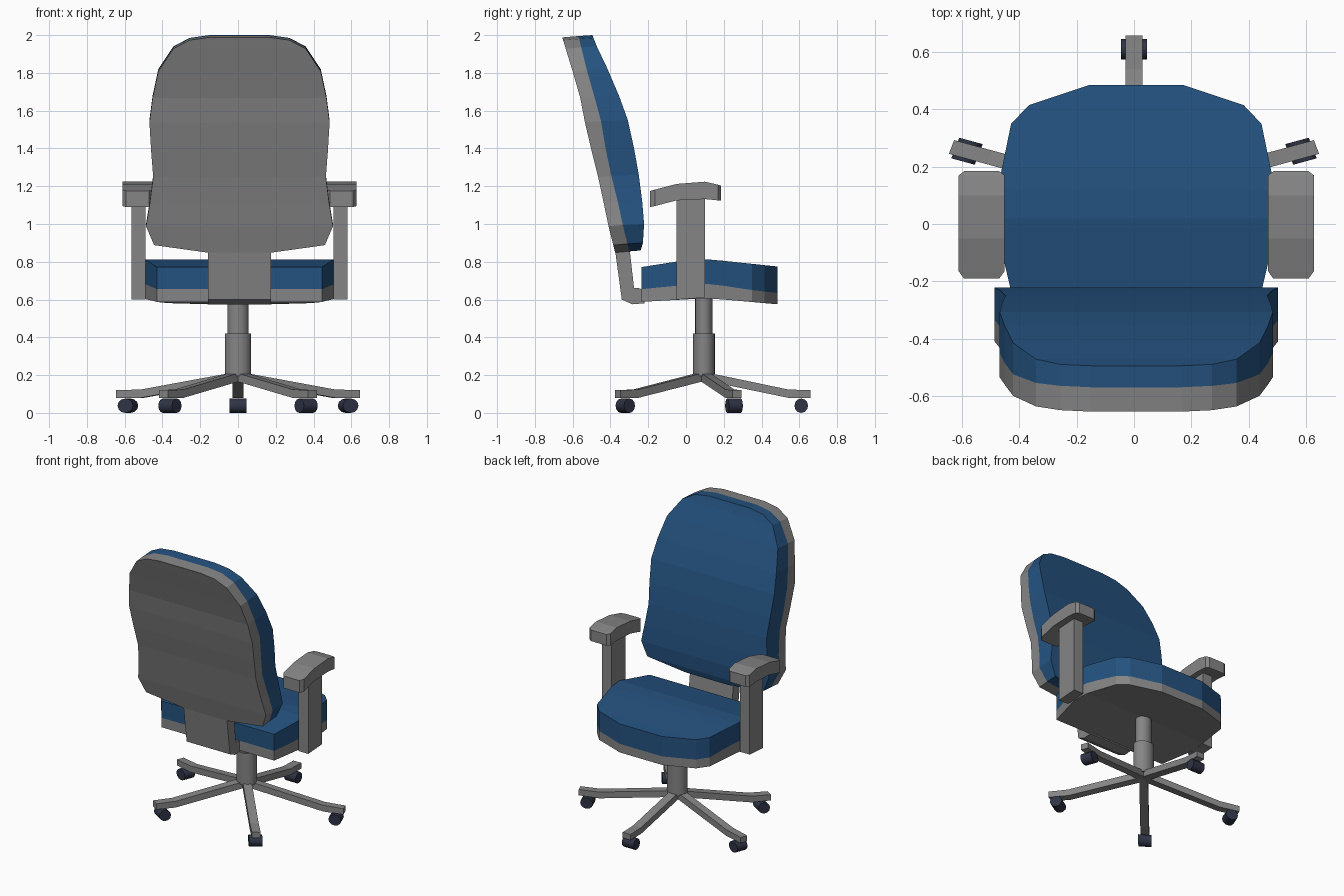
import bpy, bmesh, math
from mathutils import Matrix

if "Cube" in bpy.data.objects:
    bpy.data.objects.remove(bpy.data.objects["Cube"])

CX = 0.008          # upper body centre
BASE_Y = 0.095      # column position
SQ = 0.84           # base is slightly squashed along y


def material(name, col):
    m = bpy.data.materials.new(name)
    m.diffuse_color = (*col, 1)
    m.use_nodes = True
    m.node_tree.nodes["Principled BSDF"].inputs["Base Color"].default_value = m.diffuse_color
    return m


GREY = material("grey plastic", (0.235, 0.235, 0.235))
BLUE = material("blue fabric", (0.018, 0.085, 0.215))
NAVY = material("dark wheel", (0.028, 0.034, 0.06))


def finish(name, bm, mats):
    bmesh.ops.recalc_face_normals(bm, faces=bm.faces)
    me = bpy.data.meshes.new(name)
    bm.to_mesh(me)
    bm.free()
    for m in mats:
        me.materials.append(m)
    ob = bpy.data.objects.new(name, me)
    bpy.context.collection.objects.link(ob)
    return ob


def slab(name, rows, mats, cx=CX):
    """rows: (half width, [(y, z) per layer]); one material per layer gap."""
    bm = bmesh.new()
    grid = [[[bm.verts.new((cx + s * hw, y, z)) for y, z in pts] for s in (-1, 1)]
            for hw, pts in rows]
    last = len(rows[0][1]) - 1

    def face(vs, mat):
        bm.faces.new(vs).material_index = mat

    for a, b in zip(grid, grid[1:]):
        for layer, mat in ((0, 0), (last, last - 1)):
            face((a[0][layer], a[1][layer], b[1][layer], b[0][layer]), mat)
        for s in (0, 1):
            for k in range(last):
                face((a[s][k], a[s][k + 1], b[s][k + 1], b[s][k]), k)
    for g in (grid[0], grid[-1]):
        for k in range(last):
            face((g[0][k], g[1][k], g[1][k + 1], g[0][k + 1]), k)
    return finish(name, bm, mats)


def cylinder(name, r, z0, z1, sides=20):
    bm = bmesh.new()
    bmesh.ops.create_cone(bm, cap_ends=True, segments=sides, radius1=r, radius2=r,
                          depth=z1 - z0,
                          matrix=Matrix.Translation((0, 0, (z0 + z1) / 2)))
    return finish(name, bm, [GREY])


def smooth(ob):
    bpy.ops.object.select_all(action='DESELECT')
    ob.select_set(True)
    bpy.context.view_layer.objects.active = ob
    bpy.ops.object.shade_smooth_by_angle(angle=math.radians(35))


# Backrest: half width, height, then y of shell, seam and cushion
back = [(.16, 2.0, -.655, -.57, -.495), (.265, 1.985, -.65, -.565, -.49),
        (.35, 1.94, -.637, -.555, -.472), (.43, 1.82, -.60, -.525, -.415),
        (.46, 1.68, -.56, -.485, -.355), (.477, 1.55, -.535, -.45, -.308),
        (.468, 1.40, -.50, -.425, -.275), (.457, 1.26, -.465, -.395, -.25),
        (.475, 1.12, -.435, -.36, -.232), (.495, 1.0, -.41, -.335, -.222),
        (.452, .90, -.385, -.31, -.228), (.165, .86, -.375, -.30, -.24)]
slab("backrest", [(w, [(b, z - .012), (m, z - .005), (f, z)]) for w, z, b, m, f in back],
     [GREY, BLUE])

# Seat: half width, y, then z of underside, seam and top
seat = [(.437, -.235, .588, .655, .772), (.497, .02, .602, .68, .812),
        (.485, .12, .606, .682, .812), (.468, .2, .60, .673, .805),
        (.437, .35, .587, .65, .789), (.375, .415, .581, .643, .782),
        (.165, .485, .575, .635, .775)]
slab("seat", [(w, [(y, a), (y, b), (y, c)]) for w, y, a, b, c in seat], [GREY, BLUE])

# Bracket joining the seat to the backrest
slab("back_bracket", [(.168, p) for p in (
    [(-.378, .88), (-.30, .88)], [(-.34, .60), (-.275, .66)],
    [(-.285, .575), (-.25, .66)], [(-.22, .58), (-.22, .65)])], [GREY])

# Armrests and posts
arm = [(.062, -.19, 1.09, 1.175), (.08, -.165, 1.095, 1.182), (.08, -.05, 1.125, 1.212),
       (.08, .10, 1.132, 1.224), (.08, .17, 1.125, 1.208), (.06, .185, 1.125, 1.203)]
for side, s in (("left", -1), ("right", 1)):
    slab(side + "_armrest", [(w, [(y, a), (y, b)]) for w, y, a, b in arm], [GREY],
         CX + s * .54)
    slab(side + "_arm_post", [(.037, [(-.05, .60), (-.05, 1.14)]),
                              (.037, [(.10, .61), (.10, 1.15)])], [GREY], CX + s * .535)

# Gas column
place = Matrix.Translation((0, BASE_Y, 0)) @ Matrix.Diagonal((1, SQ, 1, 1))
for ob in (cylinder("upper_column", .055, .41, .615),
           cylinder("lower_column", .069, .195, .42)):
    ob.data.transform(place)
    smooth(ob)

# Five star-base legs with casters
for i in range(5):
    turn = place @ Matrix.Rotation(math.tau * i / 5, 4, 'Z')
    leg = slab(f"base_leg_{i + 1}", [(.03, p) for p in (
        [(0, .172), (0, .217)], [(.53, .08), (.53, .124)], [(.67, .08), (.67, .12)])],
        [GREY], 0)
    leg.data.transform(turn)
    bm = bmesh.new()
    bmesh.ops.create_cone(bm, cap_ends=True, segments=12, radius1=1, radius2=1, depth=.09,
                          matrix=Matrix.Translation((0, .613, .038))
                          @ Matrix.Diagonal((1, .043, .038, 1))
                          @ Matrix.Rotation(math.pi / 2, 4, 'Y'))
    wheel = finish(f"caster_{i + 1}", bm, [NAVY])
    wheel.data.transform(turn)
    smooth(wheel)
